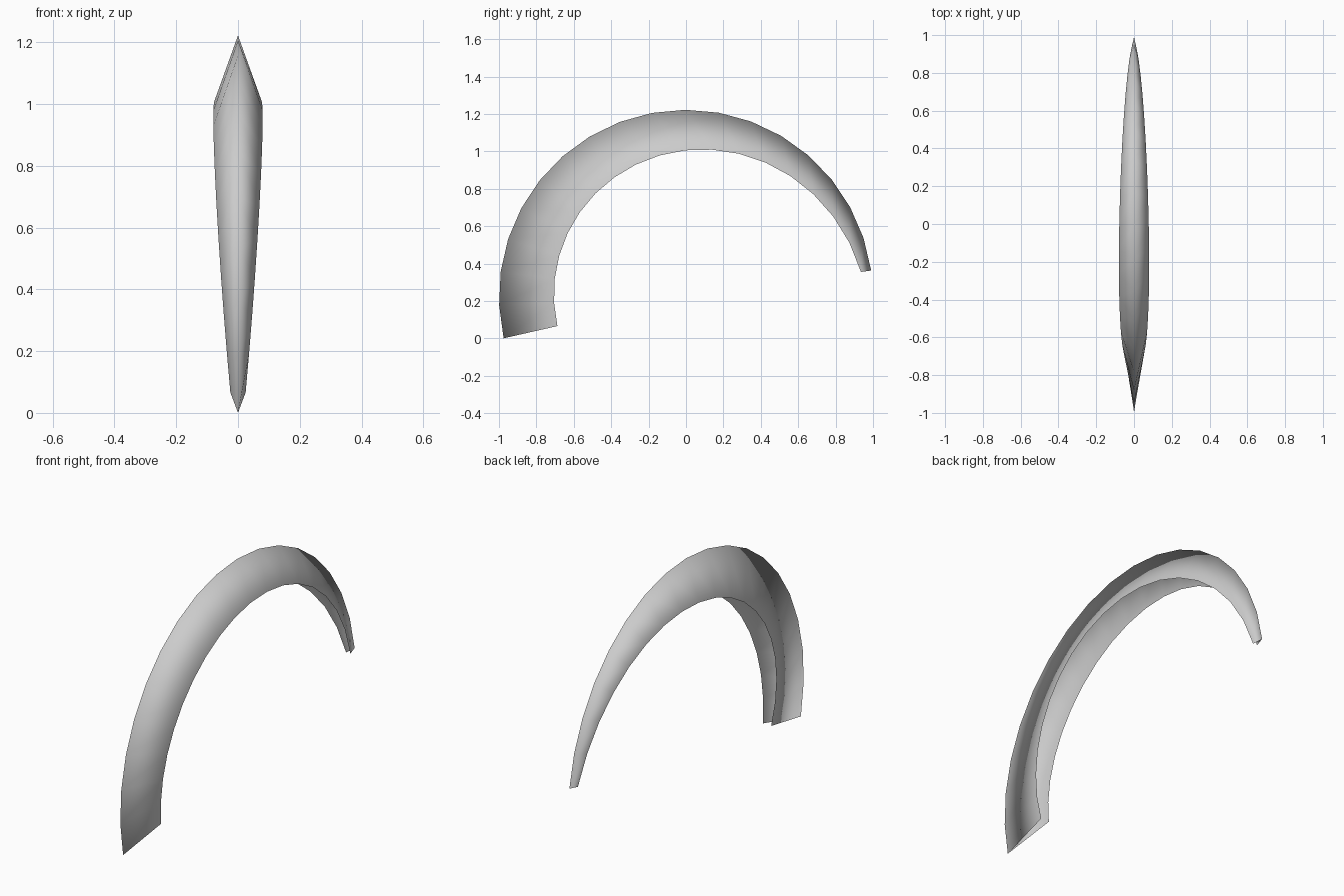
import bpy
import bmesh
from math import sin, cos, pi, radians

cube = bpy.data.objects.get("Cube")
if cube:
    bpy.data.objects.remove(cube, do_unlink=True)

SEGMENTS = 18
CENTRE_Z = 0.222
START, END = radians(192.8), radians(8.1)


def flat_material(name, colour):
    mat = bpy.data.materials.new(name)
    mat.use_nodes = True
    mat.diffuse_color = colour
    mat.node_tree.nodes["Principled BSDF"].inputs["Base Color"].default_value = colour
    return mat


def arc_point(angle, radius, x):
    return (x, radius * cos(angle), CENTRE_Z + radius * sin(angle))


# Open V-shaped section swept along an arc: a crest and two inner rims
bm = bmesh.new()
rows = []
for i in range(SEGMENTS + 1):
    u = i / SEGMENTS
    angle = START + (END - START) * u
    depth = 0.295 - 0.24 * u ** 1.9
    half_width = 0.08 * sin(pi * (0.1 + 0.85 * u))
    rows.append([
        bm.verts.new(arc_point(angle, 1 - depth, -half_width)),
        bm.verts.new(arc_point(angle, 1, 0)),
        bm.verts.new(arc_point(angle, 1 - depth, half_width)),
    ])

# Left and right sheets share the crest and face outward
for a, b in zip(rows, rows[1:]):
    for k in range(2):
        face = bm.faces.new((a[k], b[k], b[k + 1], a[k + 1]))
        face.smooth = True
        outward = 1 if k else -1
        face.normal_update()
        if face.normal.x * outward < 0:
            face.normal_flip()

mesh = bpy.data.meshes.new("curved_horn_shell")
bm.to_mesh(mesh)
bm.free()
mesh.materials.append(flat_material("mid grey", (0.6, 0.6, 0.6, 1)))
horn = bpy.data.objects.new("curved_horn_shell", mesh)
bpy.context.collection.objects.link(horn)
